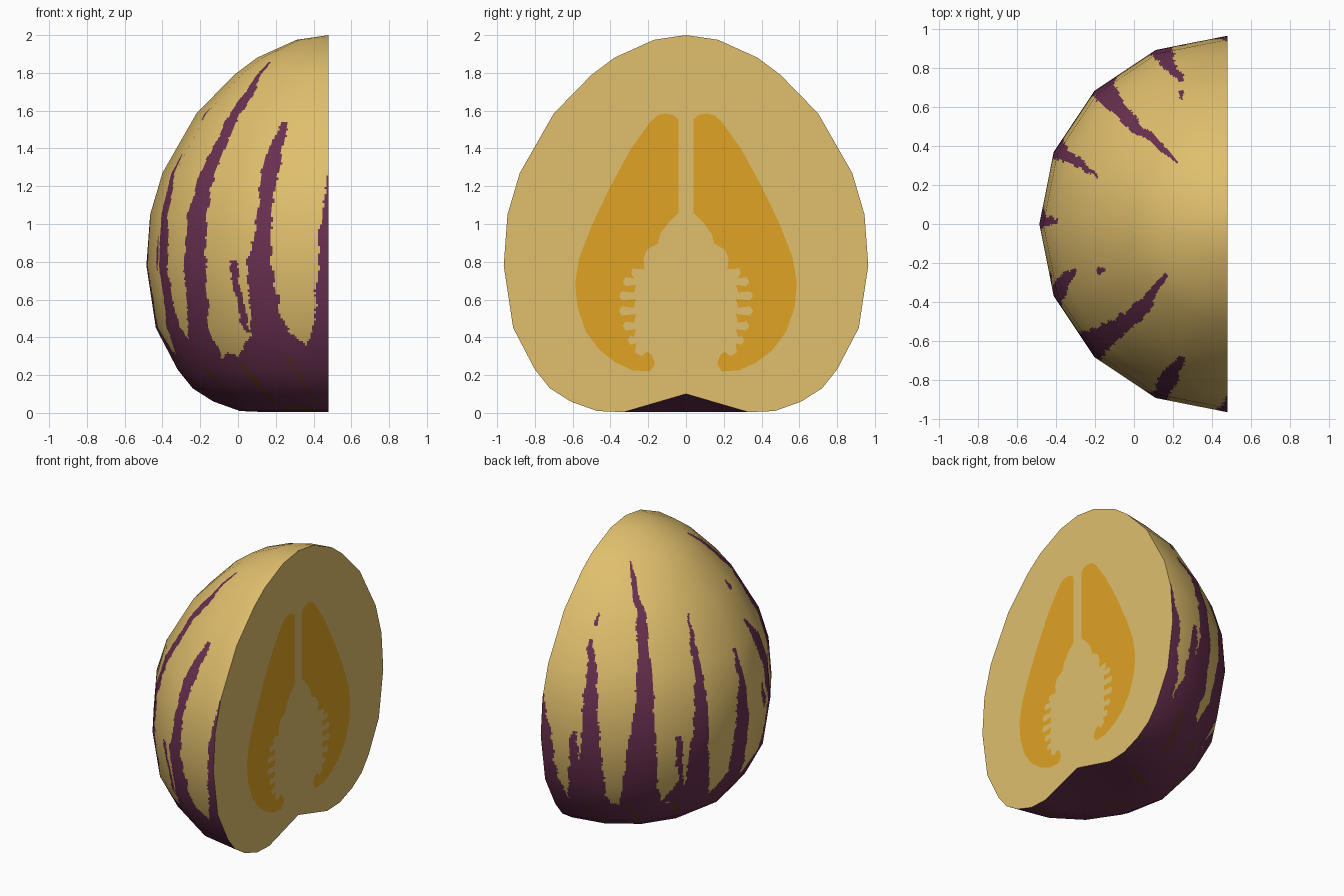
import bpy, bmesh, math
from mathutils import Vector, noise

CUT = 0.48      # x of the cut plane, which also holds the fruit's axis
SIDES = 8       # flat sides in the half turn
SUB = 32        # fine columns per side, so the stripes can be cut from faces


def material(name, rgb):
    m = bpy.data.materials.new(name)
    lin = [((c / 255 + 0.055) / 1.055) ** 2.4 for c in rgb]
    m.diffuse_color = (*lin, 1)
    return m


yellow = material("pale yellow", (224, 191, 109))
purple = material("dark purple", (106, 48, 80))
brown = material("brown", (100, 58, 30))
orange = material("orange", (224, 163, 36))

# Outline of the fruit (radius, height) from base dimple to top
PROFILE = [(0.001, 0.10), (0.33, 0.004), (0.47, 0.01), (0.61, 0.06), (0.72, 0.13),
           (0.80, 0.23), (0.915, 0.45), (0.965, 0.78), (0.945, 1.05), (0.88, 1.27),
           (0.70, 1.585), (0.50, 1.79), (0.38, 1.88), (0.17, 1.975), (0.001, 2.0)]

# Stripes: rows of (height, start, end) counted in sides round the fruit, from front to back
stripes = []


def stripe(*rows):
    stripes.append(rows)


stripe((0.3, -1, 0.45), (0.4, -1, 0.26), (0.55, -1, 0.2), (0.8, -1, 0.17), (1.05, -1, 0.09), (1.31, -1, 0))
stripe((0.3, 0.2, 1.55), (0.37, 0.38, 1.38), (0.42, 0.56, 1.22), (0.5, 0.71, 1.19), (0.8, 0.83, 1.22),
       (0.86, 0.82, 1.12), (1.05, 0.84, 1.06), (1.4, 0.78, 1.05), (1.54, 0.76, 0.86))
stripe((0.43, 1.22, 1.28), (0.5, 1.26, 1.39), (0.6, 1.3, 1.43), (0.7, 1.37, 1.48), (0.8, 1.36, 1.5))
stripe((0.3, 1.9, 2.8), (0.45, 1.98, 2.5), (0.6, 1.92, 2.43), (0.8, 1.9, 2.42), (1.2, 1.94, 2.33),
       (1.55, 1.88, 2.2), (1.7, 1.85, 2.2), (1.86, 2.2, 2.3))
stripe((0.3, 2.5, 3.5), (0.42, 2.68, 3.2), (0.6, 2.82, 3.08), (0.8, 2.82, 3.1), (1.2, 2.94, 3.24), (1.37, 3.2, 3.3))
stripe((1.55, 3.06, 3.14), (1.58, 3.03, 3.2), (1.61, 3.08, 3.12))
stripe((0.76, 3.2, 3.27), (0.85, 3.2, 3.33), (0.94, 3.25, 3.3))
stripe((0.3, 3.6, 4.5), (0.45, 3.82, 4.3), (0.75, 3.9, 4.28), (1.0, 3.95, 4.15), (1.28, 4.0, 4.07))
stripe((0.3, 4.6, 5.6), (0.45, 4.8, 5.3), (0.75, 4.9, 5.26), (1.0, 4.92, 5.17), (1.34, 4.92, 5.08), (1.56, 4.86, 4.92))
stripe((0.3, 5.25, 5.7), (0.5, 5.36, 5.44), (0.7, 5.4, 5.55), (0.82, 5.42, 5.55))
stripe((0.3, 5.7, 6.6), (0.45, 5.85, 6.5), (0.75, 5.9, 6.42), (1.0, 5.93, 6.3), (1.35, 5.95, 6.2),
       (1.6, 5.95, 6.2), (1.86, 6.22, 6.3))
stripe((0.3, 6.75, 7.6), (0.45, 6.85, 7.35), (0.75, 6.88, 7.24), (1.1, 6.95, 7.22), (1.3, 7.0, 7.2), (1.45, 7.18, 7.26))
stripe((1.53, 7.1, 7.2), (1.57, 7.06, 7.16), (1.6, 7.08, 7.12))
stripe((0.3, 7.2, 7.6), (0.6, 7.28, 7.5), (0.78, 7.3, 7.46), (0.86, 7.34, 7.42))
stripe((0.3, 7.6, 9), (0.5, 7.75, 9), (0.8, 7.8, 9), (1.08, 7.98, 9))


def covers(rows, z, u):
    for (z0, a0, b0), (z1, a1, b1) in zip(rows, rows[1:]):
        if z0 <= z < z1:
            t = (z - z0) / (z1 - z0)
            return a0 + (a1 - a0) * t < u < b0 + (b1 - b0) * t
    return False


def skin_colour(u, r, z):
    """0 yellow, 1 purple, 2 brown"""
    wobble = noise.noise(Vector((u * 4, z * 14, 3)))
    ragged = 0.05 * wobble + 0.03 * noise.noise(Vector((u * 9, z * 45, 8)))
    if z < 0.31 + 0.035 * noise.noise(Vector((u * 6, 1, 5))):
        # brown streaks slanting through the purple base
        k = (u + 0.25 - 1.6 * z) % 0.95 - 0.47
        if 0.06 < z < 0.29 and r > 0.5 and abs(k + ragged) < 0.05 + 0.08 * (wobble - 0.1):
            return 2
        if r < 0.62 and abs(r - 0.45 - 0.06 * math.sin(u * 1.7)) < 0.02 and math.sin(u * 2.3) > 0.2:
            return 2
        return 1
    return int(any(covers(s, z, u + ragged) for s in stripes))


def add_object(name, mesh, mats):
    ob = bpy.data.objects.new(name, mesh)
    bpy.context.collection.objects.link(ob)
    for m in mats:
        mesh.materials.append(m)
    return ob


# Skin: outline turned half way round, with rounded normals on the flat sides
pts = [Vector(p) for p in PROFILE]
edge_n = [Vector((b.y - a.y, a.x - b.x)).normalized() for a, b in zip(pts, pts[1:])]
corner_n = [Vector((0, -1))] + [(a + b).normalized() for a, b in zip(edge_n, edge_n[1:])] + [Vector((0, 1))]
fine = []
for i in range(len(pts) - 1):
    n = max(1, round((pts[i + 1] - pts[i]).length / 0.013))
    for k in range(n):
        fine.append((pts[i].lerp(pts[i + 1], k / n), corner_n[i].lerp(corner_n[i + 1], k / n).normalized()))
fine.append((pts[-1], corner_n[-1]))

cols = SIDES * SUB
corners = [Vector((-math.sin(math.pi * k / SIDES), -math.cos(math.pi * k / SIDES))) for k in range(SIDES + 1)]
ring = []
for j in range(cols + 1):
    k = min(j // SUB, SIDES - 1)
    ring.append(corners[k].lerp(corners[k + 1], j / SUB - k))

verts, normals, faces, colours = [], [], [], []
for p, n in fine:
    for d in ring:
        e = d.normalized()
        verts.append((CUT + p.x * d.x, p.x * d.y, p.y))
        normals.append((n.x * e.x, n.x * e.y, n.y))
w = cols + 1
for i in range(len(fine) - 1):
    mid = (fine[i][0] + fine[i + 1][0]) / 2
    for j in range(cols):
        faces.append((i * w + j, (i + 1) * w + j, (i + 1) * w + j + 1, i * w + j + 1))
        colours.append(skin_colour((j + 0.5) / SUB, mid.x, mid.y))
skin = bpy.data.meshes.new("skin")
skin.from_pydata(verts, [], faces)
add_object("skin", skin, [yellow, purple, brown])
skin.polygons.foreach_set("material_index", colours)
skin.polygons.foreach_set("use_smooth", [True] * len(faces))
skin.normals_split_custom_set_from_vertices(normals)


def flat_face(name, outlines, x, mat):
    bm = bmesh.new()
    for line in outlines:
        f = bm.faces.new([bm.verts.new((x, y, z)) for y, z in line])
        f.normal_update()
        if f.normal.x < 0:
            f.normal_flip()
    bmesh.ops.triangulate(bm, faces=bm.faces)
    mesh = bpy.data.meshes.new(name)
    bm.to_mesh(mesh)
    bm.free()
    add_object(name, mesh, [mat])


# Cut flesh
flat_face("cut_flesh", [PROFILE + [(-r, z) for r, z in reversed(PROFILE)]], CUT, yellow)

# Seed chambers: smooth outer side, toothed inner side, mirrored
chamber = [(0.04, 1.06), (0.04, 1.555), (0.07, 1.578), (0.11, 1.585), (0.15, 1.575), (0.19, 1.54),
           (0.29, 1.40), (0.40, 1.20), (0.50, 0.99), (0.565, 0.82), (0.587, 0.69), (0.575, 0.56),
           (0.53, 0.43), (0.46, 0.335), (0.37, 0.265), (0.28, 0.225), (0.19, 0.22), (0.165, 0.26),
           (0.18, 0.305), (0.205, 0.325), (0.235, 0.30), (0.27, 0.32), (0.265, 0.35)]
for z, depth in ((0.385, 0.31), (0.46, 0.335), (0.54, 0.355), (0.62, 0.355), (0.695, 0.335)):
    chamber += [(0.265, z - 0.017), (depth - 0.015, z - 0.024), (depth, z),
                (depth - 0.015, z + 0.024), (0.275, z + 0.017)]
chamber += [(0.29, 0.74), (0.285, 0.765), (0.22, 0.76), (0.225, 0.82), (0.205, 0.865),
            (0.15, 0.895), (0.135, 0.95), (0.09, 1.01)]
flat_face("seed_chambers", [chamber, [(-y, z) for y, z in chamber]], CUT + 0.002, orange)
